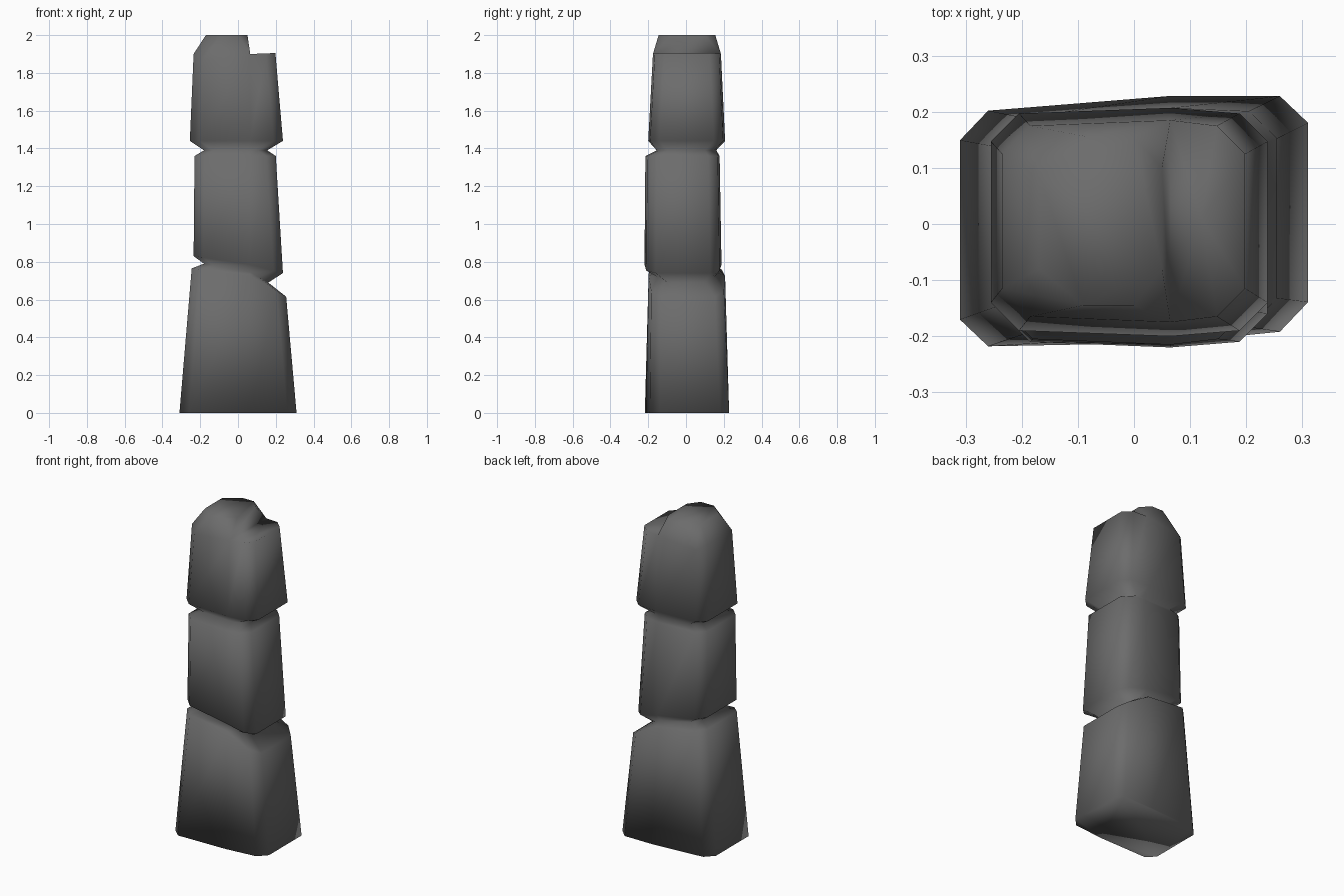
import bpy
import bmesh

cube = bpy.data.objects.get("Cube")
if cube:
    bpy.data.objects.remove(cube, do_unlink=True)

stone = bpy.data.materials.new("dark grey stone")
stone.use_nodes = True
grey = (0.15, 0.15, 0.15, 1)
stone.diffuse_color = grey
stone.node_tree.nodes["Principled BSDF"].inputs["Base Color"].default_value = grey

MID = 0.065  # ridge line running up the front and back


def ring(bm, x0, x1, y0, y1, z_left, z_mid, z_right, cut=0.05, skew=0.0, bulge=0.01):
    """Ten-sided outline with clipped corners, a middle ridge and a sloping height."""
    outline = [(x0, y0 + cut), (x0 + cut, y0), (MID, y0 - bulge), (x1 - cut, y0), (x1, y0 + cut),
               (x1, y1 - cut), (x1 - cut, y1), (MID, y1 + bulge), (x0 + cut, y1), (x0, y1 - cut)]
    verts = []
    for x, y in outline:
        if x < MID:
            z = z_left + (z_mid - z_left) * (x - x0) / (MID - x0)
        else:
            z = z_mid + (z_right - z_mid) * (x - MID) / (x1 - MID)
        verts.append(bm.verts.new((x, y + skew * x, z)))
    return verts


def bridge(bm, low, high):
    for i in range(len(low)):
        j = (i + 1) % len(low)
        bm.faces.new((low[i], low[j], high[j], high[i]))


bm = bmesh.new()

# Three stacked blocks with pinched joints between them
rings = [
    ring(bm, -0.31, 0.31, -0.205, 0.215, 0, 0, 0, skew=0.05),
    ring(bm, -0.245, 0.255, -0.19, 0.195, 0.765, 0.725, 0.615, skew=0.03),
    ring(bm, -0.18, 0.16, -0.15, 0.15, 0.79, 0.745, 0.69),
    ring(bm, -0.235, 0.238, -0.21, 0.178, 0.83, 0.785, 0.74),
    ring(bm, -0.23, 0.2, -0.205, 0.168, 1.36, 1.36, 1.36),
    ring(bm, -0.18, 0.155, -0.145, 0.15, 1.39, 1.39, 1.39),
    ring(bm, -0.255, 0.238, -0.19, 0.197, 1.44, 1.44, 1.44),
    ring(bm, -0.235, 0.198, -0.165, 0.175, 1.9, 1.9, 1.905),
]
bm.faces.new(rings[0][::-1])
for low, high in zip(rings, rings[1:]):
    bridge(bm, low, high)

# Raised cap on the left part of the top
r = rings[-1]
r[1].co.z = r[8].co.z = 1.87
cap = [(-0.17, -0.08), (-0.09, -0.145), (0, -0.145), (0.05, -0.08),
       (0.05, 0.1), (0, 0.155), (-0.08, 0.155), (-0.17, 0.09)]
p = [bm.verts.new((x, y, 2)) for x, y in cap]
bm.faces.new(p)
for i in (0, 1):
    bm.faces.new((r[i], r[i + 1], p[i + 1], p[i]))
for i in (7, 8):
    bm.faces.new((r[i], r[i + 1], p[i - 1], p[i - 2]))
bm.faces.new((r[9], r[0], p[0], p[7]))
bm.faces.new((r[2], p[3], p[2]))
bm.faces.new((r[2], r[7], p[4], p[3]))
bm.faces.new((r[7], p[5], p[4]))

# Broken ledge on the right, slightly dished
dip = bm.verts.new((0.12, 0.01, 1.885))
ledge = r[2:8]
for a, b in zip(ledge, ledge[1:] + ledge[:1]):
    bm.faces.new((a, b, dip))

bmesh.ops.recalc_face_normals(bm, faces=bm.faces)
mesh = bpy.data.meshes.new("stone_pillar")
bm.to_mesh(mesh)
bm.free()
mesh.materials.append(stone)
mesh.shade_smooth()
pillar = bpy.data.objects.new("stone_pillar", mesh)
bpy.context.collection.objects.link(pillar)
